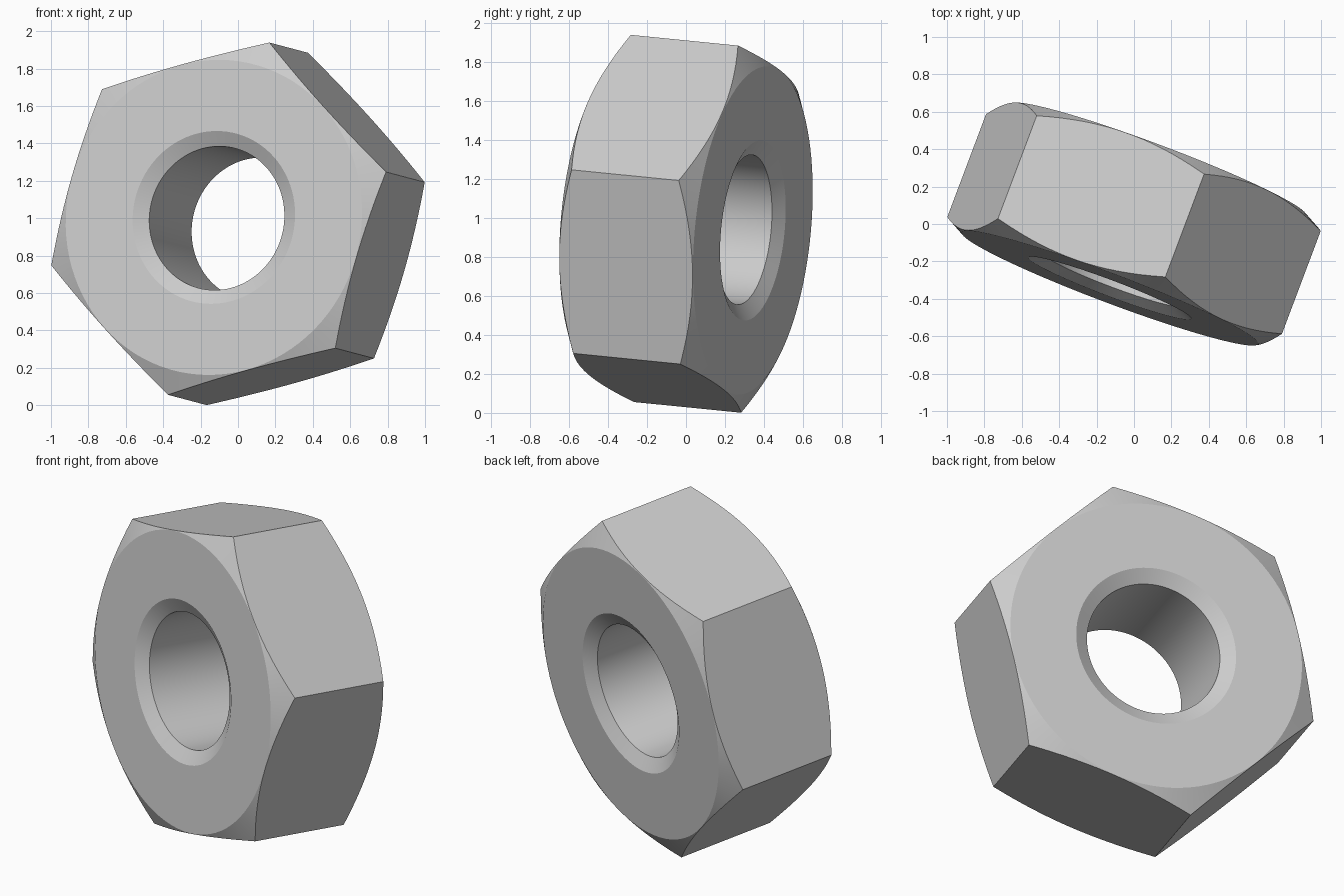
import bpy
import bmesh
from math import cos, sin, tau, radians
from mathutils import Matrix, Vector

cube = bpy.data.objects.get("Cube")
if cube:
    bpy.data.objects.remove(cube)

# Nut dimensions
CORNER = 0.98                             # centre to hexagon corner
APOTHEM = CORNER * cos(radians(30))       # centre to hexagon flat
HALF = 0.368                              # half thickness
FACE = 0.846                              # radius of the flat bearing face
SLOPE = 0.545                             # fall of the corner chamfer
BORE, SINK, SINK_DEPTH = 0.386, 0.464, 0.045
SEGMENTS = 96                             # a multiple of six


def section(angle):
    """Closed cross-section as (radius, height), following the hexagon."""
    rim = APOTHEM / cos(angle % radians(60) - radians(30))
    edge = HALF - (rim - FACE) * SLOPE
    upper = [(rim, edge), (FACE, HALF), (SINK, HALF), (BORE, HALF - SINK_DEPTH)]
    return upper + [(r, -z) for r, z in reversed(upper)]


# Sweep the section round the axis
bm = bmesh.new()
rings = []
for i in range(SEGMENTS):
    a = tau * i / SEGMENTS
    rings.append([bm.verts.new((r * cos(a), r * sin(a), z))
                  for r, z in section(a + 1e-9)])
for i, ring in enumerate(rings):
    following = rings[(i + 1) % SEGMENTS]
    for j in range(len(ring)):
        k = (j + 1) % len(ring)
        bm.faces.new((ring[j], following[j], following[k], ring[k]))
bmesh.ops.recalc_face_normals(bm, faces=bm.faces)

# Tilt: local z is the bore axis, local x points at one corner
axis = Vector((0.351, 0.932, -0.093)).normalized()
corner = Vector((0.273, 0, 0.937))
corner = (corner - axis * corner.dot(axis)).normalized()
tilt = Matrix((corner, axis.cross(corner), axis)).transposed().to_4x4()
bm.transform(Matrix.Translation((0, 0, 0.97)) @ tilt)

mesh = bpy.data.meshes.new("hex_nut")
bm.to_mesh(mesh)
bm.free()
nut = bpy.data.objects.new("hex_nut", mesh)
bpy.context.collection.objects.link(nut)

# Plain grey metal
grey = bpy.data.materials.new("light_grey")
grey.use_nodes = True
colour = (0.6, 0.6, 0.6, 1)
grey.diffuse_color = colour
grey.node_tree.nodes["Principled BSDF"].inputs["Base Color"].default_value = colour
mesh.materials.append(grey)

# Smooth cone and bore, crisp edges
bpy.ops.object.select_all(action="DESELECT")
nut.select_set(True)
bpy.context.view_layer.objects.active = nut
bpy.ops.object.shade_smooth_by_angle(angle=radians(20))
